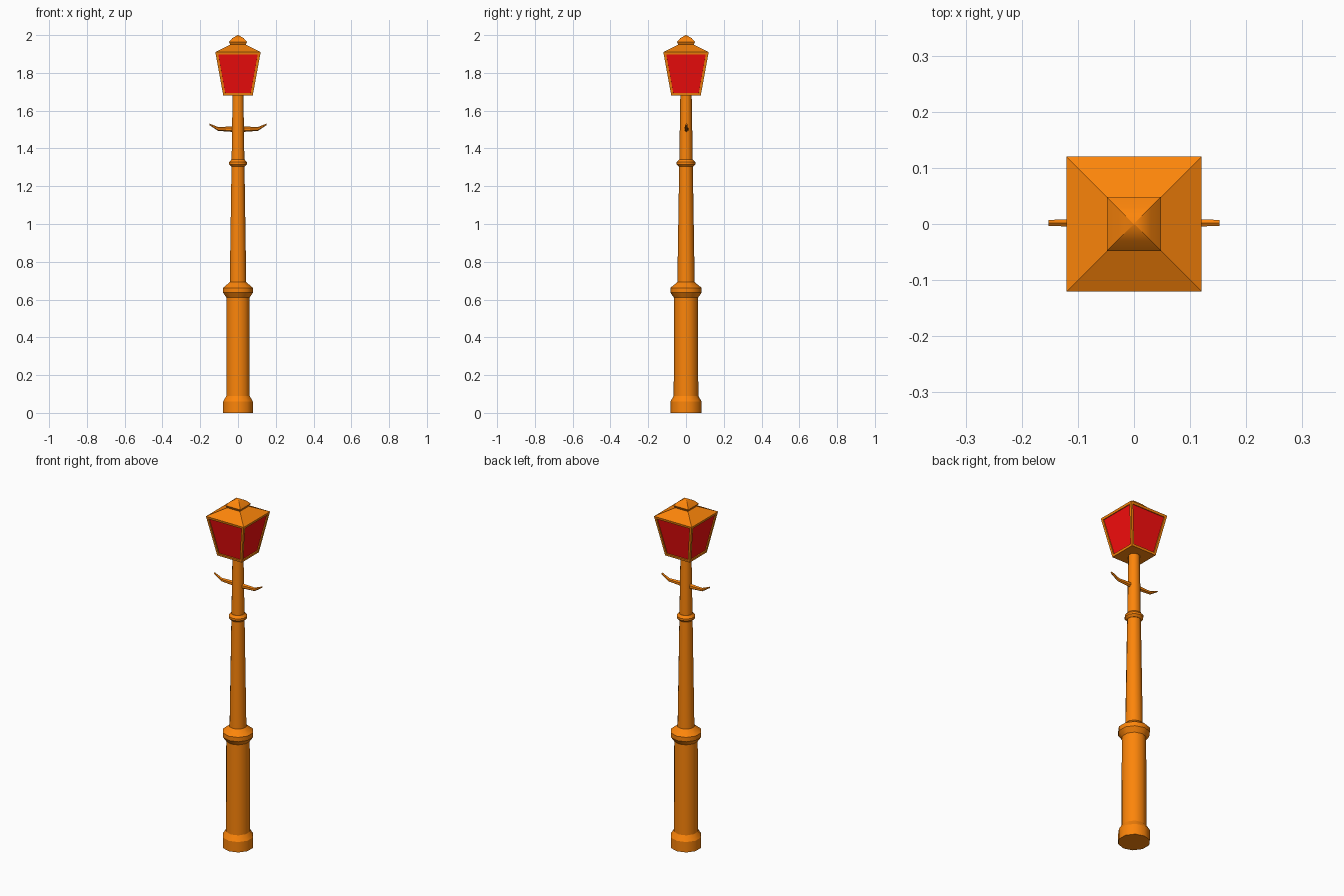
import bpy, bmesh, math

if "Cube" in bpy.data.objects:
    bpy.data.objects.remove(bpy.data.objects["Cube"])


def material(name, rgb):
    m = bpy.data.materials.new(name)
    m.diffuse_color = (*rgb, 1)
    m.use_nodes = True
    m.node_tree.nodes["Principled BSDF"].inputs["Base Color"].default_value = m.diffuse_color
    return m


ORANGE = material("orange_paint", (0.98, 0.235, 0.003))
RED = material("red_glass", (0.95, 0.004, 0.004))


def finish(bm, name, smooth=None):
    bmesh.ops.recalc_face_normals(bm, faces=bm.faces)
    me = bpy.data.meshes.new(name)
    bm.to_mesh(me)
    bm.free()
    me.materials.append(ORANGE)
    me.materials.append(RED)
    ob = bpy.data.objects.new(name, me)
    bpy.context.collection.objects.link(ob)
    if smooth:
        bpy.ops.object.select_all(action='DESELECT')
        ob.select_set(True)
        bpy.context.view_layer.objects.active = ob
        bpy.ops.object.shade_smooth_by_angle(angle=math.radians(smooth))
    return ob


def loft(bm, rings):
    """Skin a list of vertex-position rings and cap both ends."""
    loops = [[bm.verts.new(p) for p in r] for r in rings]
    n = len(loops[0])
    sides = []
    for a, b in zip(loops, loops[1:]):
        for i in range(n):
            j = (i + 1) % n
            sides.append(bm.faces.new((a[i], a[j], b[j], b[i])))
    bm.faces.new(loops[0][::-1])
    bm.faces.new(loops[-1])
    return sides


def lathe(name, profile, sides=10):
    """Turned part: smooth around its axis, sharp at every profile corner."""
    bm = bmesh.new()
    angs = [math.radians(90 + 360 * i / sides) for i in range(sides)]
    for f in loft(bm, [[(r * math.cos(a), r * math.sin(a), z) for a in angs] for r, z in profile]):
        f.smooth = True
    for e in bm.edges:
        if abs(e.verts[0].co.z - e.verts[1].co.z) < 1e-5:
            e.smooth = False
    return finish(bm, name)


def square(half, z):
    return [(x * half, y * half, z) for x, y in ((-1, -1), (1, -1), (1, 1), (-1, 1))]


# Pedestal and tapering post, ten-sided
lathe("pedestal", [(.083, 0), (.083, .06), (.065, .09), (.064, .61), (.083, .637),
                   (.083, .662), (.046, .692)])
lathe("post", [(.046, .68), (.030, 1.69)])
lathe("post_collar", [(.038, 1.304), (.049, 1.316), (.049, 1.327), (.037, 1.341)])

# Ladder arms, bent upward at the tips
for side, label in ((-1, "left"), (1, "right")):
    bm = bmesh.new()
    rings = []
    for x, z, w, h in ((.02, 1.502, .012, .015), (.105, 1.503, .008, .010), (.152, 1.528, .006, .004)):
        rings.append([(side * x, .002 + w * math.sin(a), z + h * math.cos(a))
                      for a in (math.tau * i / 6 for i in range(6))])
    loft(bm, rings)
    finish(bm, "ladder_arm_" + label, 40)

# Lantern body with recessed red panes
bm = bmesh.new()
panes = loft(bm, [square(.078, 1.68), square(.12, 1.91)])
bmesh.ops.recalc_face_normals(bm, faces=bm.faces)
for f in panes:
    bmesh.ops.inset_individual(bm, faces=[f], thickness=.013, use_even_offset=True)
    r = bmesh.ops.extrude_discrete_faces(bm, faces=[f])["faces"][0]
    r.normal_update()
    bmesh.ops.translate(bm, verts=r.verts, vec=r.normal * -.006)
    r.material_index = 1
finish(bm, "lantern")

# Pyramid roof and finial cap
bm = bmesh.new()
loft(bm, [square(.12, 1.91), square(.04, 1.95)])
finish(bm, "lantern_roof")
bm = bmesh.new()
loft(bm, [square(.038, 1.945), square(.048, 1.964), square(.030, 1.984), square(.001, 2.0)])
finish(bm, "roof_cap", 30)
